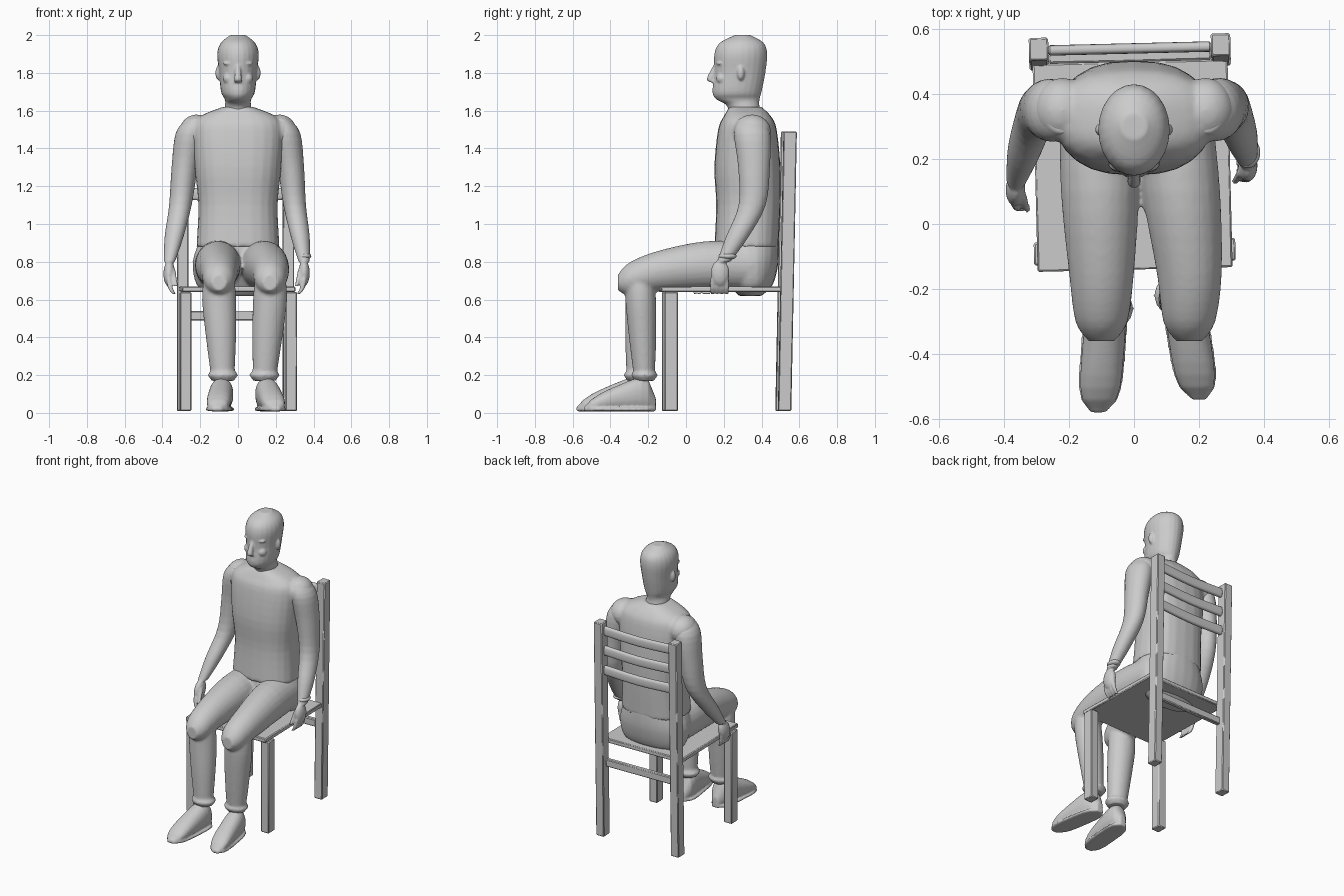
import bpy, bmesh, math
from mathutils import Matrix, Vector

if "Cube" in bpy.data.objects:
    bpy.data.objects.remove(bpy.data.objects["Cube"])

grey = bpy.data.materials.new("plain grey")
grey.use_nodes = True
grey.diffuse_color = (.6, .6, .6, 1)
grey.node_tree.nodes["Principled BSDF"].inputs["Base Color"].default_value = grey.diffuse_color


def mix(a, b, t):
    return a + (b - a) * t


def spline(rows, steps=4):
    """Points on a smooth curve running through every row."""
    rows = [Vector(row) for row in rows]
    rows = [rows[0], *rows, rows[-1]]
    for before, start, end, after in zip(rows, rows[1:], rows[2:], rows[3:]):
        for step in range(steps):
            t = step / steps
            middle = mix(start, end, t)
            first = mix(mix(before, start, t + 1), middle, (t + 1) / 2)
            last = mix(middle, mix(end, after, t - 1), t / 2)
            yield mix(first, last, t)
    yield rows[-1]


def loft(bm, rings, axis, power=1, sides=24):
    """Skin rings of (centre, half width, half depth) lying across an axis."""
    loops = []
    for centre, width, depth in rings:
        loop = []
        for i in range(sides):
            angle = math.tau * i / sides
            c, s = math.cos(angle), math.sin(angle)
            u = width * math.copysign(abs(c) ** power, c)
            v = depth * math.copysign(abs(s) ** power, s)
            offset = {"x": (0, u, v), "y": (u, 0, v), "z": (u, v, 0)}[axis]
            loop.append(bm.verts.new(Vector(centre) + Vector(offset)))
        loops.append(loop)
    for p, q in zip(loops, loops[1:]):
        for i in range(sides):
            bm.faces.new((p[i - 1], p[i], q[i], q[i - 1]))
    bm.faces.new(loops[0])
    bm.faces.new(loops[-1])


def profile(bm, rows, power=1):
    """Upright body from rows of (height, front, back, half width)."""
    loft(bm, [((0, (front + back) / 2, z), width, (back - front) / 2)
              for z, front, back, width in spline(rows)], "z", power)


def limb(bm, joints, axis="z", flatten=1, power=1):
    """Limb through joints of (x, y, z, radius)."""
    loft(bm, [(joint.xyz, joint.w, joint.w * flatten) for joint in spline(joints)], axis, power)


def blob(bm, centre, size):
    matrix = Matrix.Translation(centre) @ Matrix.Diagonal((*size, 1))
    bmesh.ops.create_icosphere(bm, subdivisions=3, radius=1, matrix=matrix)


def finish(bm, name):
    bmesh.ops.recalc_face_normals(bm, faces=bm.faces)
    mesh = bpy.data.meshes.new(name)
    bm.to_mesh(mesh)
    bm.free()
    mesh.materials.append(grey)
    obj = bpy.data.objects.new(name, mesh)
    bpy.context.collection.objects.link(obj)
    return obj


def fuse(bm, name, voxel):
    """Merge overlapping forms into one soft surface."""
    obj = finish(bm, name)
    merge = obj.modifiers.new("fuse", "REMESH")
    merge.mode = "VOXEL"
    merge.voxel_size = voxel
    merge.use_smooth_shade = True
    soften = obj.modifiers.new("soften", "SMOOTH")
    soften.factor = .5
    soften.iterations = 3


SIDES = (("left", 1), ("right", -1))

# Head, neck and face
bm = bmesh.new()
profile(bm, [(1.5, .24, .42, .09), (1.62, .22, .39, .07), (1.66, .16, .39, .07),
             (1.7, .14, .4, .09), (1.8, .15, .42, .1), (1.9, .15, .43, .11),
             (1.96, .18, .41, .09), (2, .26, .34, .04)])
limb(bm, [(0, .16, 1.85, .01), (0, .13, 1.77, .02), (0, .15, 1.75, .02)])
blob(bm, (0, .15, 1.71), (.03, .01, .01))
for side, s in SIDES:
    blob(bm, (s * .04, .18, 1.85), (.04, .02, .01))
    blob(bm, (s * .04, .18, 1.81), (.02, .01, .01))
    blob(bm, (s * .05, .19, 1.77), (.03, .03, .03))
    blob(bm, (s * .1, .29, 1.8), (.02, .02, .04))
fuse(bm, "head", .006)

# Shirt
bm = bmesh.new()
profile(bm, [(1.62, .23, .4, .08), (1.57, .2, .45, .2), (1.5, .17, .48, .24),
             (1.3, .15, .5, .23), (1.1, .16, .5, .21), (.88, .15, .49, .22)], power=.8)
for side, s in SIDES:
    blob(bm, (s * .22, .35, 1.49), (.09, .1, .09))
fuse(bm, "shirt", .01)

# Arms with hands; the right one swings forward and out
for side, s in SIDES:
    bm = bmesh.new()
    limb(bm, [(.22, .34, 1.56, .05), (.25, .35, 1.48, .08), (.28, .36, 1.3, .07),
              (.3, .35, 1.1, .06), (.33, .27, .93, .05), (.35, .2, .8, .03)], flatten=1.2)
    blob(bm, (.35, .18, .74), (.03, .05, .07))
    thick, thin = .013, .01
    for finger in range(4):
        y = .14 + finger / 40
        limb(bm, [(.35, y, .71, thick), (.34, y, .66, thick), (.32, y, .63, thin)])
    limb(bm, [(.33, .16, .76, thick), (.31, .13, .67, thin)])
    for v in bm.verts:
        if s < 0:
            drop = (1.6 - v.co.z) ** 2
            v.co += Vector((.02, -.1, 0)) * drop
        v.co.x *= s
    fuse(bm, side + "_arm", .007)

# Wristband
bm = bmesh.new()
blob(bm, (.35, .22, .83), (.04, .05, .02))
fuse(bm, "wristband", .007)

# Trousers and shoes
trousers = bmesh.new()
profile(trousers, [(.92, .17, .49, .2), (.8, .17, .49, .24), (.68, .23, .46, .22),
                   (.62, .28, .4, .15)], power=.9)
LEGS = (("left", .12, .17, .14, .2, 0), ("right", -.11, -.1, -.08, -.11, -.04))
for side, hip, knee, ankle, toe, step in LEGS:
    thigh, calf = (hip + knee) / 2, (knee + ankle) / 2
    limb(trousers, [(hip, .35, .78, .12), (thigh, .1, .78, .12), (knee, -.15, .75, .1),
                    (knee, -.3, .71, .08), (knee, -.36, .69, .04)], "y", 1.07)
    limb(trousers, [(knee, -.25, .73, .08), (knee, -.24, .6, .09),
                    (calf, -.23 + step / 2, .4, .08), (ankle, -.22 + step, .17, .06)], "z", .9)
    blob(trousers, (ankle, -.22 + step, .2), (.08, .07, .03))

    # Shoe tapers from ankle to toe above a thin flat sole
    upper, sole = [], []
    for i in range(11):
        t = i / 10
        rounding = math.sqrt(1 - .9 * (2 * t - 1) ** 4)
        x, y = mix(ankle, toe, t), mix(-.16, -.54, t) + step
        height = mix(.11, .03, t) * rounding
        upper.append(((x, y, height + .01), .065 * rounding, height))
        sole.append(((x, y, .02), .07 * rounding, .012))
    bm = bmesh.new()
    loft(bm, upper, "y", .9)
    loft(bm, sole, "y", .6)
    fuse(bm, side + "_shoe", .007)
fuse(trousers, "trousers", .01)


# Chair, turned slightly under the sitter
def chair_part(bm, name):
    bm.transform(Matrix.Rotation(math.radians(1.4), 4, "Z"))
    obj = finish(bm, name)
    edge = obj.modifiers.new("edge", "BEVEL")
    edge.width = .005
    edge.limit_method = "ANGLE"
    bpy.ops.object.select_all(action="DESELECT")
    obj.select_set(True)
    bpy.context.view_layer.objects.active = obj
    bpy.ops.object.shade_smooth_by_angle(angle=math.radians(35))


def box(name, low, high, lean=0):
    bm = bmesh.new()
    bmesh.ops.create_cube(bm, size=1)
    for v in bm.verts:
        v.co = [mix(a, b, c + .5) for a, b, c in zip(low, high, v.co)]
        v.co.y += lean * v.co.z
    chair_part(bm, name)


outer, inner, floor, under = .31, .25, .01, .64
box("seat", (-.3, -.14, under), (.3, .5, .67))
box("back_stretcher", (-inner, .5, .49), (inner, .53, .54))
for side, s in SIDES:
    box(side + "_front_leg", (s * outer, -.12, floor), (s * inner, -.05, under))
    box(side + "_back_post", (s * outer, .48, floor), (s * inner, .55, 1.49), .02)

# Sagging back slats
for slat in range(3):
    bm = bmesh.new()
    z = 1.16 + slat * .135
    limb(bm, [(-inner, .54, z, .016), (0, .54, z - .01, .016), (inner, .54, z, .016)],
         "x", 2, .7)
    chair_part(bm, "back_slat_" + str(slat + 1))
